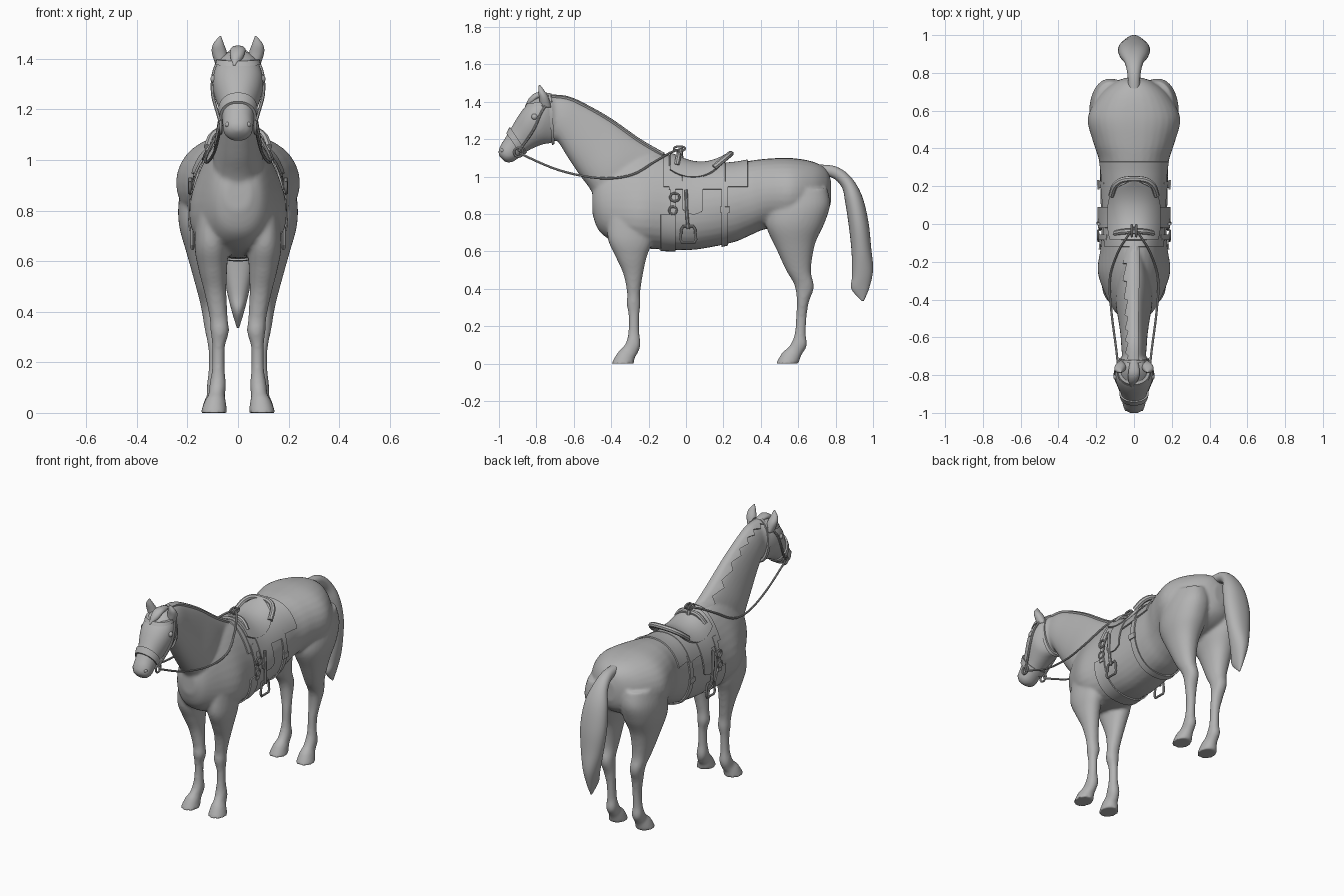
import bpy, bmesh, math
from mathutils import Vector

if "Cube" in bpy.data.objects:
    bpy.data.objects.remove(bpy.data.objects["Cube"])

grey = bpy.data.materials.new("plain grey")
grey.use_nodes = True
grey.diffuse_color = (.45, .45, .45, 1)
grey.node_tree.nodes["Principled BSDF"].inputs["Base Color"].default_value = grey.diffuse_color


def add_object(name, bm):
    mesh = bpy.data.meshes.new(name)
    bm.to_mesh(mesh)
    bm.free()
    mesh.materials.append(grey)
    for face in mesh.polygons:
        face.use_smooth = True
    obj = bpy.data.objects.new(name, mesh)
    bpy.context.collection.objects.link(obj)
    return obj


def smooth(rows, steps=5):
    """Catmull-Rom interpolation of rows of numbers."""
    rows = [list(r) for r in rows]
    out = []
    for i in range(len(rows) - 1):
        quad = zip(rows[max(i - 1, 0)], rows[i], rows[i + 1], rows[min(i + 2, len(rows) - 1)])
        quad = list(quad)
        for k in range(steps):
            t = k / steps
            out.append([b + .5 * t * (c - a + t * (2 * a - 5 * b + 4 * c - d
                        + t * (3 * (b - c) + d - a))) for a, b, c, d in quad])
    return out + [rows[-1]]


def pad(rows):
    return [list(r) + [0] * (7 - len(r)) for r in rows]


def point(section, angle, off=0):
    """Section: x, half width, edge A (y, z), edge B (y, z), taper toward A."""
    x, w, ya, za, yb, zb, taper = section
    a, b = Vector((0, ya, za)), Vector((0, yb, zb))
    half = (a - b) / 2
    if off:
        half += half.normalized() * off
    s, c = math.sin(angle), math.cos(angle)
    across = math.copysign(abs(c) ** .88, c) * (w + off) * (1 - taper * s)
    return (a + b) / 2 + half * s + Vector((x + across, 0, 0))


def loft(bm, rows, steps=5, sides=32, flip=1):
    rings = []
    for section in smooth(pad(rows), steps):
        pts = [point(section, math.tau * i / sides) for i in range(sides)]
        rings.append([bm.verts.new((p.x * flip, p.y, p.z)) for p in pts])
    faces = [bm.faces.new(rings[0]), bm.faces.new(rings[-1])]
    for r, q in zip(rings, rings[1:]):
        for i in range(sides):
            j = (i + 1) % sides
            faces.append(bm.faces.new((r[i], r[j], q[j], q[i])))
    bmesh.ops.recalc_face_normals(bm, faces=faces)


def lofted(name, rows, steps=5, pair=False):
    bm = bmesh.new()
    for flip in ((1, -1) if pair else (1,)):
        loft(bm, rows, steps, flip=flip)
    obj = add_object(name, bm)
    if steps == 1:
        obj.modifiers.new("crisp", 'EDGE_SPLIT')
    return obj


# Body cross-sections
TORSO = [(0, .05, -.50, .93, -.50, .80), (0, .10, -.465, 1.02, -.465, .71, .1),
         (0, .142, -.38, 1.10, -.38, .65, .3), (0, .18, -.25, 1.13, -.25, .62, .38),
         (0, .17, -.1, 1.11, -.1, .61, .22), (0, .175, .05, 1.06, .05, .61, .1),
         (0, .18, .25, 1.07, .25, .648), (0, .186, .34, 1.085, .34, .685),
         (0, .215, .43, 1.096, .43, .72), (0, .245, .56, 1.10, .56, .72),
         (0, .185, .68, 1.08, .68, .75), (0, .105, .75, 1.04, .75, .80),
         (0, .04, .775, .98, .775, .86)]
NECK = [(0, .09, -.12, 1.12, -.45, .76, .25), (0, .095, -.25, 1.195, -.50, .91, .25),
        (0, .08, -.40, 1.30, -.57, 1.01, .25), (0, .07, -.53, 1.375, -.63, 1.10, .2),
        (0, .066, -.63, 1.42, -.68, 1.18, .15), (0, .06, -.72, 1.43, -.72, 1.22, .1)]
HEAD = [(0, .055, -.69, 1.42, -.685, 1.2), (0, .085, -.76, 1.435, -.72, 1.18, -.2),
        (0, .1, -.83, 1.40, -.755, 1.175, -.15), (0, .091, -.88, 1.35, -.80, 1.16, -.1),
        (0, .07, -.93, 1.27, -.85, 1.135), (0, .062, -.965, 1.21, -.895, 1.10),
        (0, .06, -.99, 1.17, -.925, 1.08), (0, .045, -1.003, 1.135, -.955, 1.075),
        (0, .015, -.999, 1.11, -.975, 1.085)]
FORELEG = [(.10, .06, -.41, .85, -.15, .85), (.105, .067, -.42, .68, -.18, .66),
           (.10, .057, -.375, .57, -.21, .57), (.09, .044, -.335, .48, -.23, .48),
           (.077, .036, -.315, .38, -.245, .38), (.072, .036, -.317, .32, -.243, .32),
           (.077, .025, -.307, .26, -.25, .26), (.078, .025, -.307, .18, -.25, .17),
           (.08, .033, -.318, .12, -.243, .10), (.085, .033, -.34, .085, -.262, .05),
           (.09, .042, -.365, .06, -.275, .03), (.095, .053, -.40, 0, -.278, 0)]
HINDLEG = [(.115, .10, .44, .92, .755, .94), (.123, .112, .43, .82, .77, .85),
           (.125, .108, .43, .73, .74, .75), (.125, .078, .48, .62, .69, .64),
           (.115, .052, .535, .50, .668, .50),
           (.105, .041, .58, .42, .684, .41), (.097, .035, .593, .33, .657, .33),
           (.09, .027, .588, .25, .645, .25), (.09, .027, .583, .17, .64, .16),
           (.09, .033, .568, .12, .647, .10), (.09, .034, .545, .085, .62, .05),
           (.092, .042, .515, .06, .61, .03), (.095, .053, .48, 0, .602, 0)]

# Horse body fused into one smooth skin
bm = bmesh.new()
for rows in (TORSO, NECK, HEAD):
    loft(bm, rows)
for rows in (FORELEG, HINDLEG):
    for flip in (1, -1):
        loft(bm, rows, flip=flip)
body = add_object("horse_body", bm)
skin = body.modifiers.new("skin", 'REMESH')
skin.mode = 'VOXEL'
skin.voxel_size = .009
skin.use_smooth_shade = True
soft = body.modifiers.new("soft", 'SMOOTH')
soft.iterations = 7

# Tail, ears and forelock
lofted("tail", [(0, .03, .70, 1.065, .72, 1.01), (0, .035, .80, 1.055, .79, .99),
                (0, .05, .88, 1.0, .835, .94), (0, .075, .94, .9, .85, .87),
                (0, .085, .975, .76, .87, .74), (0, .07, .99, .62, .885, .60),
                (0, .045, 1, .5, .888, .47), (0, .024, .978, .40, .884, .40),
                (0, .004, .95, .335, .94, .335)])
lofted("ears", [(.06, .026, -.78, 1.37, -.72, 1.37), (.073, .03, -.785, 1.42, -.735, 1.425),
                (.077, .022, -.79, 1.455, -.757, 1.46), (.07, .003, -.787, 1.49, -.78, 1.49)],
       pair=True)
lofted("forelock", [(0, .02, -.72, 1.445, -.72, 1.41), (.0, .03, -.79, 1.452, -.78, 1.42),
                    (-.005, .025, -.835, 1.425, -.82, 1.39), (-.015, .005, -.862, 1.375, -.85, 1.365)])

# Mane with a jagged edge lying over the right side of the crest
bm = bmesh.new()
strips = []
for i, section in enumerate(smooth(pad(NECK), 6)):
    angles = (1.25, 1.45, 1.65, 1.85, 2.0 + .1 * (i % 4))
    strips.append([bm.verts.new(point(section, a, .004)) for a in angles])
for p, q in zip(strips, strips[1:]):
    for k in range(len(p) - 1):
        bm.faces.new((p[k], p[k + 1], q[k + 1], q[k]))
mane = add_object("mane", bm)
solid = mane.modifiers.new("thickness", 'SOLIDIFY')
solid.thickness, solid.offset = .012, 0
mane.modifiers.new("crisp", 'EDGE_SPLIT')

# Tack hugging the barrel
barrel = smooth(pad(TORSO), 8)


def barrel_at(y):
    for p, q in zip(barrel, barrel[1:]):
        if p[2] <= y <= q[2]:
            t = (y - p[2]) / (q[2] - p[2])
            return [a + (b - a) * t for a, b in zip(p, q)]


def shell(name, y0, y1, low, high, off, thick=.008, nu=14, nv=18):
    """Sheet around both flanks between two heights; low and off may vary."""
    bm = bmesh.new()
    grid = []
    for i in range(nu + 1):
        y = y0 + (y1 - y0) * i / nu
        s = barrel_at(y)
        mid, half = (s[3] + s[5]) / 2, (s[3] - s[5]) / 2
        ends = [math.asin(max(-1, min(1, (z - mid) / half)))
                for z in (low(y) if callable(low) else low, high)]
        row = []
        for j in range(nv + 1):
            a = ends[0] + (ends[1] - ends[0]) * j / nv
            row.append(bm.verts.new(point(s, a, off(y, a) if callable(off) else off)))
        grid.append(row)
    for p, q in zip(grid, grid[1:]):
        for j in range(nv):
            bm.faces.new((p[j], p[j + 1], q[j + 1], q[j]))
    obj = add_object(name, bm)
    obj.modifiers.new("both_sides", 'MIRROR')
    solid = obj.modifiers.new("thickness", 'SOLIDIFY')
    solid.thickness, solid.offset = thick, 0
    obj.modifiers.new("crisp", 'EDGE_SPLIT')


def seat_lift(y, a):
    return .016 + min(.045, 1.8 * max(0, y - .08) ** 2) * max(0, math.sin(a)) ** 3


shell("saddle_blanket", -.12, .33, .945, 2, .005)
shell("blanket_panel", -.09, .21, .93, 2, .008)
shell("saddle_seat", -.085, .235, lambda y: .985 + 2.6 * (y - .04) ** 2, 2, seat_lift, .014)
shell("saddle_flaps", -.02, .09, lambda y: .80 + 8 * (y - .04) ** 2, 1.0, .013)
shell("front_girth", -.135, -.055, 0, .80, .005)
shell("front_girth_strap", -.085, -.055, .78, .98, .011)
shell("rear_girth", .19, .225, 0, .97, .006)
shell("rear_girth_keeper", .183, .232, .81, .84, .011, .01)


def tube(name, pts, radius, pair=True, closed=False):
    curve = bpy.data.curves.new(name, 'CURVE')
    curve.dimensions = '3D'
    curve.bevel_depth, curve.bevel_resolution, curve.use_fill_caps = radius, 2, True
    pts = pts if closed else smooth(pts, 6)
    spline = curve.splines.new('POLY')
    spline.points.add(len(pts) - 1)
    for p, co in zip(spline.points, pts):
        p.co = (*co, 1)
    spline.use_cyclic_u = closed
    curve.materials.append(grey)
    obj = bpy.data.objects.new(name, curve)
    bpy.context.collection.objects.link(obj)
    bpy.ops.object.select_all(action='DESELECT')
    obj.select_set(True)
    bpy.context.view_layer.objects.active = obj
    bpy.ops.object.convert(target='MESH')
    obj = bpy.context.object
    if pair:
        obj.modifiers.new("both_sides", 'MIRROR').use_mirror_merge = False
    bpy.ops.object.shade_smooth_by_angle()


def ring(name, x, y, z, ry, rz, radius):
    turns = [math.tau * i / 16 for i in range(16)]
    tube(name, [(x, y + ry * math.cos(t), z + rz * math.sin(t)) for t in turns], radius, closed=True)


# Saddle cantle, pommel and stirrups
tube("cantle", [(-.12, .15, 1.05), (-.10, .205, 1.095), (-.05, .235, 1.12), (.05, .235, 1.12),
                (.10, .205, 1.095), (.12, .15, 1.05)], .016, pair=False)
tube("pommel", [(-.10, -.05, 1.06), (-.05, -.04, 1.11), (.05, -.04, 1.11), (.10, -.05, 1.06)],
     .015, pair=False)
tube("pommel_horn", [(0, -.03, 1.09), (0, -.035, 1.15)], .017, pair=False)
ring("horn_loops", .012, -.035, 1.15, .03, .012, .006)
tube("stirrup_leather", [(.188, .0, .93), (.19, .005, .80), (.185, .012, .72)], .009)
tube("stirrup_iron", [(.18, .012 + dy, z) for dy, z in
                      ((-.026, .735), (.026, .735), (.036, .72), (.042, .665), (.034, .65),
                       (-.034, .65), (-.042, .665), (-.036, .72))], .007, closed=True)
ring("girth_buckle", .19, -.06, .89, .025, .022, .006)
ring("girth_link", .188, -.07, .82, .02, .02, .006)

# Bridle bands
lofted("noseband", [(0, .073, -.961, 1.232, -.875, 1.11), (0, .078, -.942, 1.267, -.85, 1.13)], 1)
lofted("throat_band", [(0, .083, -.737, 1.443, -.717, 1.168), (0, .078, -.722, 1.443, -.702, 1.175)], 1)
lofted("browband", [(0, .09, -.862, 1.372, -.705, 1.385), (0, .085, -.85, 1.392, -.705, 1.405)], 1)
tube("cheek_straps", [(.072, -.735, 1.405), (.097, -.775, 1.34), (.1, -.81, 1.26),
                      (.082, -.855, 1.19), (.066, -.895, 1.135)], .007)
ring("bit_rings", .068, -.895, 1.13, .024, .024, .006)

# Reins from the bit to the pommel
tube("reins", [(.07, -.89, 1.125), (.092, -.68, 1.035), (.12, -.46, .992), (.128, -.29, 1.01),
               (.09, -.16, 1.085), (.045, -.08, 1.13), (0, -.02, 1.15)], .006)

# Eyes and nostrils
for name, x, y, z, r in (("eyes", .092, -.81, 1.32, .017), ("nostrils", .04, -.98, 1.14, .011)):
    bm = bmesh.new()
    bmesh.ops.create_uvsphere(bm, u_segments=16, v_segments=10, radius=r)
    bmesh.ops.translate(bm, verts=bm.verts, vec=(x, y, z))
    add_object(name, bm).modifiers.new("both_sides", 'MIRROR')
